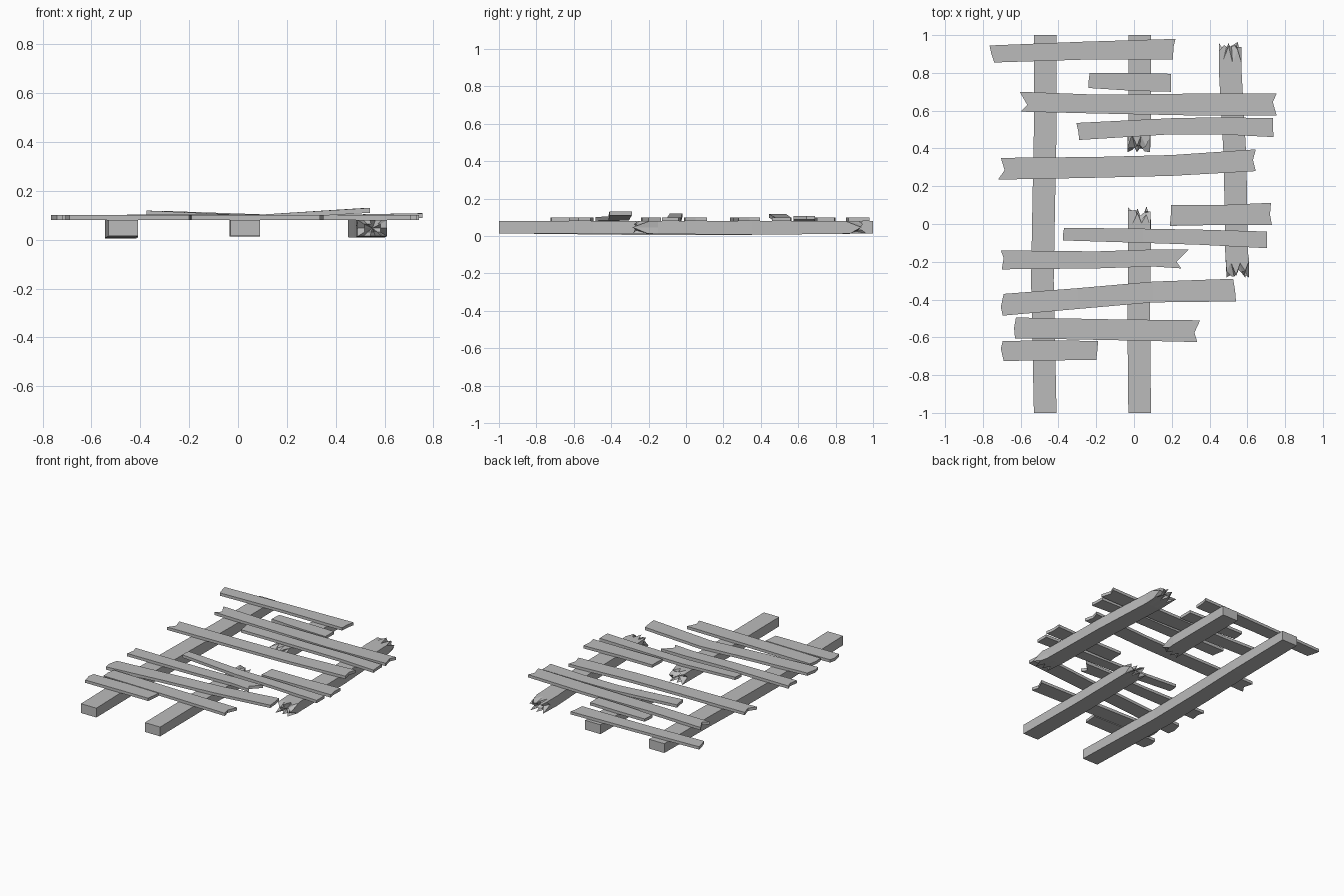
import bpy
import bmesh
import random

random.seed(4)
cube = bpy.data.objects.get("Cube")
if cube:
    bpy.data.objects.remove(cube, do_unlink=True)

# One weathered grey wood
wood = bpy.data.materials.new("grey_wood")
wood.use_nodes = True
wood.diffuse_color = (0.5, 0.5, 0.5, 1)
wood.node_tree.nodes["Principled BSDF"].inputs["Base Color"].default_value = wood.diffuse_color

THICK = 0.02    # plank thickness
TOP = 0.08      # top of the beams


def loft(name, rings, cap):
    """Skin a row of equal rings; cap(bm, ring, index) closes each end."""
    bm = bmesh.new()
    rows = [[bm.verts.new(p) for p in ring] for ring in rings]
    for a, b in zip(rows, rows[1:]):
        for i in range(len(a)):
            j = (i + 1) % len(a)
            bm.faces.new((a[i], a[j], b[j], b[i]))
    cap(bm, rows[0], 0)
    cap(bm, rows[-1], 1)
    bmesh.ops.recalc_face_normals(bm, faces=bm.faces)
    mesh = bpy.data.meshes.new(name)
    bm.to_mesh(mesh)
    bm.free()
    mesh.materials.append(wood)
    obj = bpy.data.objects.new(name, mesh)
    bpy.context.collection.objects.link(obj)
    return obj


def plank(name, left, mids, right, z=(TOP, TOP, TOP)):
    """Ends are three (x, y) points front to back; mids are (x, front, back)."""
    def ring(points, low):
        return ([(x, y, low) for x, y in points]
                + [(x, y, low + THICK) for x, y in reversed(points)])

    def cap(bm, r, index):
        bm.faces.new((r[0], r[1], r[4], r[5]))
        bm.faces.new((r[1], r[2], r[3], r[4]))

    rings = [ring(left, z[0])]
    for x, front, back in mids:
        rings.append(ring([(x, front), (x, (front + back) / 2), (x, back)], z[1]))
    rings.append(ring(right, z[2]))
    return loft(name, rings, cap)


def beam(name, stations, broken=(False, False), width=0.12):
    """Stations are (y, centre x, bottom z); broken ends get splinters."""
    cols = [-0.5, -0.3, -0.08, 0.1, 0.32, 0.5]
    profile = ([(c, 0) for c in cols] + [(0.5, 0.5)]
               + [(c, 1) for c in reversed(cols)] + [(-0.5, 0.5)])
    rings = [[(x + c * width, y, low + h * (TOP - low)) for c, h in profile]
             for y, x, low in stations]
    for index, row, sign in ((0, 0, -1), (1, -1, 1)):
        if broken[index]:
            # alternate long and short splinters, upper side worn further back
            rings[row] = [
                (x, y - sign * ((0.07 if i % 2 else 0.005) + 0.03 * random.random()
                                + (0.02 if h == 1 else 0)), z)
                for i, ((x, y, z), (c, h)) in enumerate(zip(rings[row], profile))]

    def cap(bm, r, index):
        if not broken[index]:
            bm.faces.new(r)
            return
        # ragged inner core, with a smaller ring of splinters inside the shell
        sign = 1 if index else -1
        y, x, low = stations[-index]
        mid = (low + TOP) / 2
        inner = [bm.verts.new((x + (v.co.x - x) * 0.55,
                               y - sign * (0.02 + 0.07 * random.random()),
                               mid + (v.co.z - mid) * 0.5)) for v in r]
        core = bm.verts.new((x, y - sign * 0.06, mid))
        for i in range(len(r)):
            j = (i + 1) % len(r)
            bm.faces.new((r[i], r[j], inner[j], inner[i]))
            bm.faces.new((inner[i], inner[j], core))

    return loft(name, rings, cap)


# Supporting beams, three of their ends snapped off
beam("left_side_beam", [(-1, -0.47, 0.014), (-0.3, -0.485, 0.006), (0.1, -0.478, 0.004),
                        (0.5, -0.47, 0.008), (1, -0.47, 0.014)])
beam("middle_beam_front", [(-1, 0.03, 0.014), (-0.5, 0.025, 0.012), (-0.06, 0.03, 0.012),
                           (0.1, 0.028, 0.014)], (False, True))
beam("middle_beam_back", [(0.36, 0.025, 0.014), (0.5, 0.03, 0.012), (1, 0.03, 0.014)],
     (True, False))
beam("right_side_beam", [(-0.3, 0.55, 0.014), (-0.15, 0.543, 0.01), (0.35, 0.535, 0.008),
                         (0.8, 0.51, 0.01), (0.97, 0.51, 0.014)], (True, True))

# Deck planks, back to front
plank("plank_back", [(-0.74, 0.855), (-0.755, 0.9), (-0.765, 0.945)],
      [(-0.27, 0.87, 0.965)],
      [(0.205, 0.87), (0.21, 0.94), (0.22, 0.98)])
plank("plank_short_back", [(-0.24, 0.72), (-0.24, 0.76), (-0.235, 0.8)],
      [(0, 0.705, 0.8)],
      [(0.195, 0.7), (0.195, 0.75), (0.195, 0.795)])
plank("plank_long_back", [(-0.6, 0.595), (-0.565, 0.63), (-0.605, 0.7)],
      [(-0.2, 0.585, 0.685), (0.3, 0.575, 0.69)],
      [(0.755, 0.575), (0.735, 0.645), (0.755, 0.69)], (TOP, TOP, 0.088))
plank("plank_raised_left", [(-0.29, 0.445), (-0.295, 0.49), (-0.305, 0.535)],
      [(0.2, 0.475, 0.56), (0.45, 0.475, 0.565)],
      [(0.74, 0.46), (0.735, 0.51), (0.735, 0.56)], (0.097, TOP, TOP))
plank("plank_centre", [(-0.72, 0.235), (-0.685, 0.285), (-0.705, 0.35)],
      [(-0.2, 0.245, 0.355), (0.2, 0.255, 0.365)],
      [(0.645, 0.28), (0.63, 0.34), (0.645, 0.395)])
plank("plank_short_right", [(0.19, -0.01), (0.195, 0.05), (0.195, 0.1)],
      [(0.45, -0.005, 0.1)],
      [(0.73, -0.005), (0.72, 0.05), (0.725, 0.112)])
plank("plank_narrow", [(-0.375, -0.087), (-0.375, -0.05), (-0.37, -0.02)],
      [(0.05, -0.1, -0.025), (0.35, -0.11, -0.03)],
      [(0.705, -0.128), (0.705, -0.085), (0.705, -0.04)], (0.099, TOP, TOP))
plank("plank_split_right", [(-0.7, -0.24), (-0.69, -0.18), (-0.705, -0.14)],
      [(-0.2, -0.235, -0.145), (0.1, -0.225, -0.135)],
      [(0.25, -0.235), (0.225, -0.2), (0.29, -0.135)])
plank("plank_raised_right", [(-0.695, -0.485), (-0.705, -0.44), (-0.69, -0.37)],
      [(-0.3, -0.45, -0.34), (0.1, -0.415, -0.305)],
      [(0.54, -0.41), (0.535, -0.35), (0.525, -0.29)], (TOP, 0.083, 0.11))
plank("plank_front", [(-0.63, -0.605), (-0.635, -0.55), (-0.625, -0.495)],
      [(-0.1, -0.615, -0.505)],
      [(0.335, -0.625), (0.32, -0.575), (0.35, -0.51)])
plank("plank_short_front", [(-0.69, -0.725), (-0.705, -0.66), (-0.695, -0.62)],
      [(-0.45, -0.722, -0.615)],
      [(-0.2, -0.72), (-0.195, -0.68), (-0.19, -0.62)])
